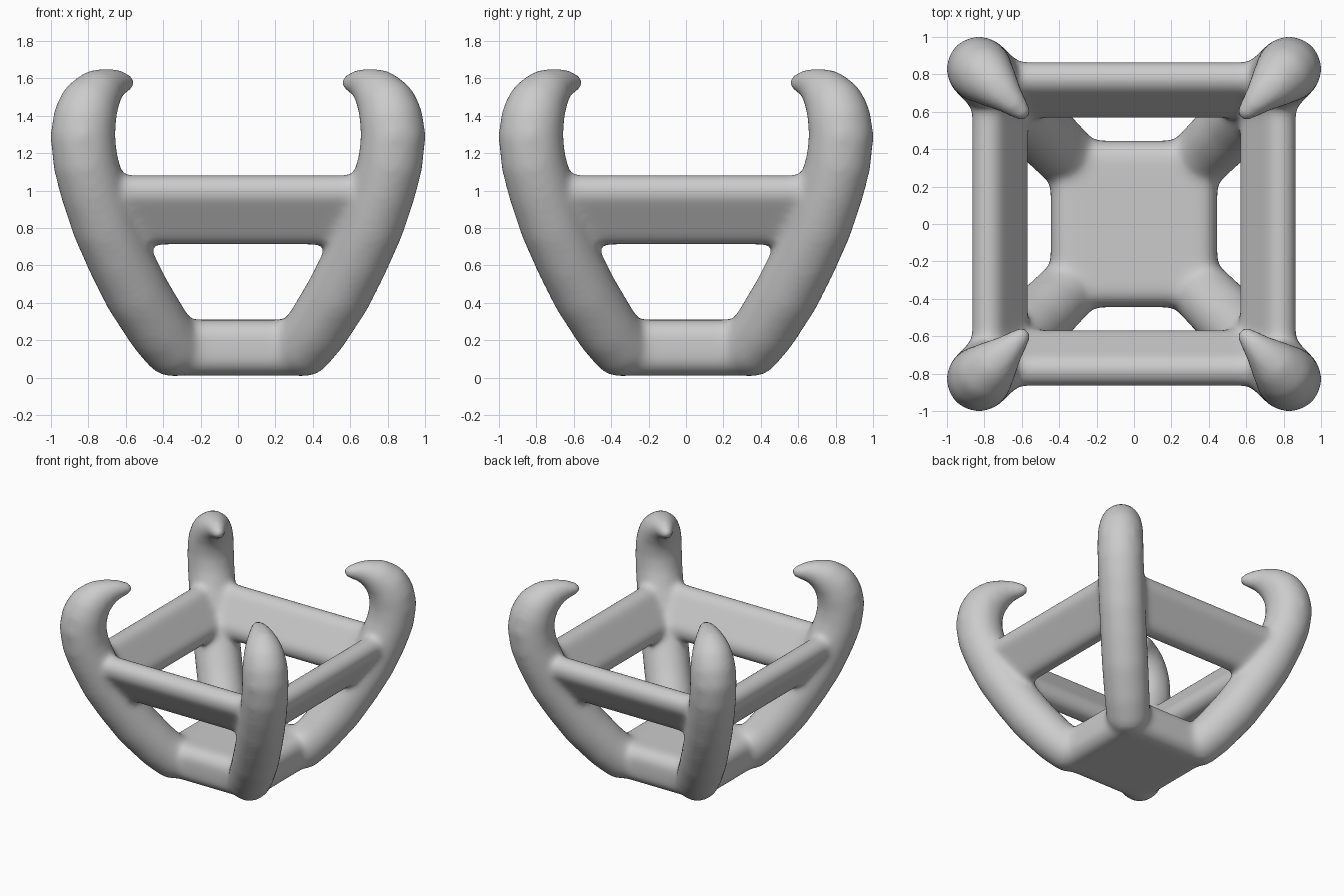
import bpy, bmesh
from mathutils import Vector

if "Cube" in bpy.data.objects:
    bpy.data.objects.remove(bpy.data.objects["Cube"])

# Unit ball directions reused by every rounded part
ball = bmesh.new()
bmesh.ops.create_icosphere(ball, subdivisions=3, radius=1)
DIRS = [v.co.copy() for v in ball.verts]
ball.free()

bm = bmesh.new()


def hull(spheres):
    """Add the convex hull of several (x, y, z, r) spheres."""
    verts = [bm.verts.new(Vector(s[:3]) + d * s[3]) for s in spheres for d in DIRS]
    res = bmesh.ops.convex_hull(bm, input=verts, use_existing_faces=False)
    junk = {g for k in ("geom_interior", "geom_unused") for g in res[k]
            if isinstance(g, bmesh.types.BMVert)}
    bmesh.ops.delete(bm, geom=list(junk), context='VERTS')


SIGNS = (-1, 1)

# Base slab with rounded edges
hull([(x * .345, y * .345, z, .1) for x in SIGNS for y in SIGNS for z in (.11, .21)])

# Four diagonal legs ending in inward hooked horns: (x = y, z, radius)
LEG = [(.35, .17, .168), (.425, .265, .172), (.54, .45, .177), (.635, .64, .177),
       (.715, .82, .177), (.775, 1.0, .177), (.815, 1.15, .176), (.83, 1.29, .175),
       (.82, 1.38, .172), (.80, 1.45, .16), (.76, 1.51, .137), (.705, 1.555, .102),
       (.65, 1.575, .075), (.60, 1.575, .052)]
for sx in SIGNS:
    for sy in SIGNS:
        for a, b in zip(LEG, LEG[1:]):
            hull([(sx * p, sy * p, z, r) for p, z, r in (a, b)])

# Four flat, outward-leaning rails between the legs
RAIL = [(.653, .797), (.779, .994)]
for s in SIGNS:
    hull([(e * p, s * p, z, .09) for e in SIGNS for p, z in RAIL])
    hull([(s * p, e * p, z, .09) for e in SIGNS for p, z in RAIL])

mesh = bpy.data.meshes.new("cradle_frame")
bm.to_mesh(mesh)
bm.free()
frame = bpy.data.objects.new("cradle_frame", mesh)
bpy.context.collection.objects.link(frame)

# Fuse the parts into one skin and soften the joints
fuse = frame.modifiers.new("fuse", 'REMESH')
fuse.mode = 'VOXEL'
fuse.voxel_size = .02
fuse.use_smooth_shade = True
soft = frame.modifiers.new("soften", 'SMOOTH')
soft.factor = .5
soft.iterations = 20
